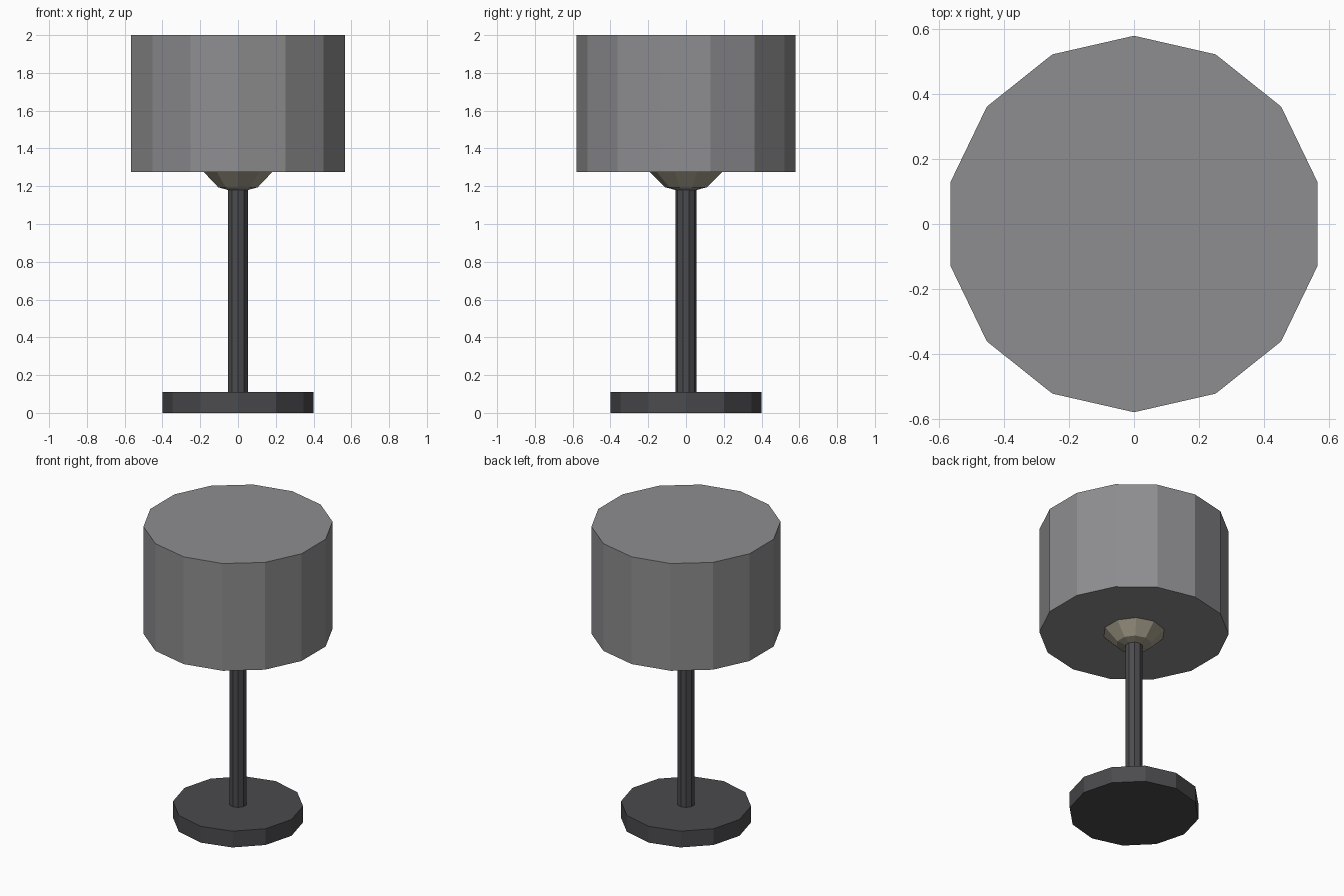
import bpy

if "Cube" in bpy.data.objects:
    bpy.data.objects.remove(bpy.data.objects["Cube"])


def colour(obj, name, rgb):
    mat = bpy.data.materials.get(name) or bpy.data.materials.new(name)
    mat.diffuse_color = (*rgb, 1)
    mat.use_nodes = True
    mat.node_tree.nodes["Principled BSDF"].inputs["Base Color"].default_value = mat.diffuse_color
    obj.data.materials.append(mat)


def disc(name, sides, radius, z0, z1):
    bpy.ops.mesh.primitive_cylinder_add(vertices=sides, radius=radius, depth=z1 - z0,
                                        location=(0, 0, (z0 + z1) / 2))
    obj = bpy.context.object
    obj.name = name
    return obj


# Weighted foot and slim stem
for part in (disc("base", 12, 0.40, 0, 0.11), disc("stem", 10, 0.055, 0.11, 1.19)):
    colour(part, "dark_metal", (0.07, 0.07, 0.075))

# Bulb poking out below the shade
bpy.ops.mesh.primitive_uv_sphere_add(segments=10, ring_count=6, radius=0.22,
                                     location=(0, 0, 1.385))
bulb = bpy.context.object
bulb.name = "bulb"
colour(bulb, "warm_bulb", (0.36, 0.33, 0.25))

# Drum shade, closed top and bottom
shade = disc("shade", 14, 0.58, 1.275, 2.0)
colour(shade, "shade_grey", (0.27, 0.27, 0.28))
